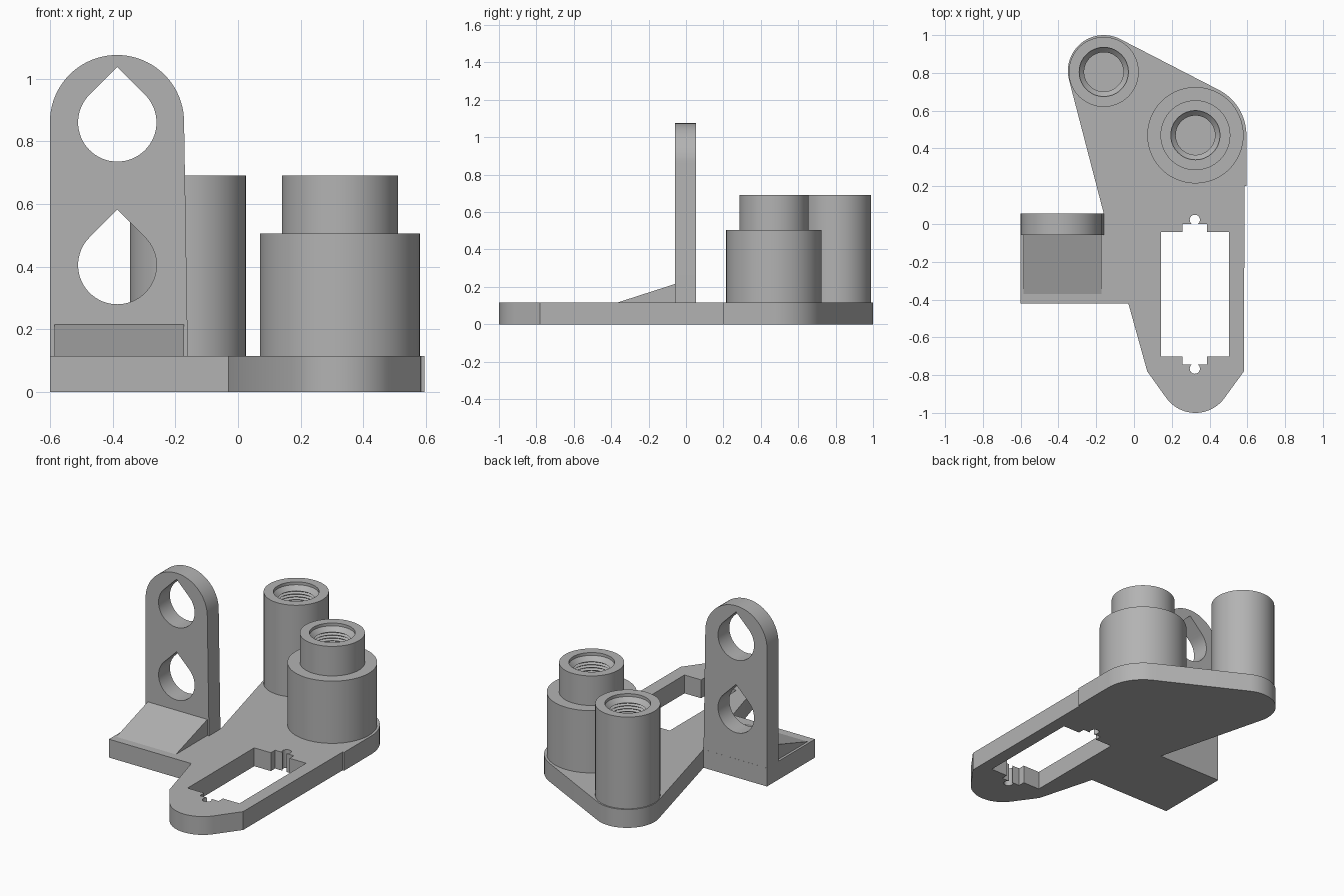
import bpy, bmesh
from math import cos, sin, pi, radians
from mathutils import Matrix

cube = bpy.data.objects.get("Cube")
if cube:
    bpy.data.objects.remove(cube, do_unlink=True)

grey = bpy.data.materials.new("plain grey")
grey.use_nodes = True
colour = (0.45, 0.45, 0.45, 1)
grey.diffuse_color = colour
grey.node_tree.nodes["Principled BSDF"].inputs["Base Color"].default_value = colour


def finish(name, bm):
    """Weld, orient and smooth a bmesh, then link it as a named part."""
    bmesh.ops.remove_doubles(bm, verts=bm.verts, dist=0.0002)
    bmesh.ops.recalc_face_normals(bm, faces=bm.faces)
    mesh = bpy.data.meshes.new(name)
    bm.to_mesh(mesh)
    bm.free()
    mesh.materials.clear()
    mesh.materials.append(grey)
    obj = bpy.data.objects.new(name, mesh)
    bpy.context.collection.objects.link(obj)
    bpy.ops.object.select_all(action="DESELECT")
    obj.select_set(True)
    bpy.context.view_layer.objects.active = obj
    bpy.ops.object.shade_smooth_by_angle(angle=radians(30))
    return obj


def arc(cx, cy, r, start, end, steps=24):
    angles = [radians(start + (end - start) * i / steps) for i in range(steps + 1)]
    return [(cx + r * cos(a), cy + r * sin(a)) for a in angles]


def prism(name, loops, thickness, matrix):
    """Extrude a flat outline, with any further loops as holes."""
    curve = bpy.data.curves.new(name, "CURVE")
    curve.dimensions = "2D"
    curve.fill_mode = "BOTH"
    curve.extrude = thickness / 2
    for loop in loops:
        spline = curve.splines.new("POLY")
        spline.points.add(len(loop) - 1)
        for point, (x, y) in zip(spline.points, loop):
            point.co = (x, y, 0, 1)
        spline.use_cyclic_u = True
    helper = bpy.data.objects.new(name + " outline", curve)
    bpy.context.collection.objects.link(helper)
    graph = bpy.context.evaluated_depsgraph_get()
    mesh = bpy.data.meshes.new_from_object(helper.evaluated_get(graph))
    bpy.data.objects.remove(helper, do_unlink=True)
    bm = bmesh.new()
    bm.from_mesh(mesh)
    bpy.data.meshes.remove(mesh)
    bm.transform(matrix)
    return finish(name, bm)


def lathe(name, profile, x, y):
    bm = bmesh.new()
    verts = [bm.verts.new((r, 0, z)) for r, z in profile]
    edges = [bm.edges.new(pair) for pair in zip(verts, verts[1:])]
    bmesh.ops.spin(bm, geom=verts + edges, axis=(0, 0, 1), cent=(0, 0, 0),
                   angle=2 * pi, steps=72, use_duplicate=False)
    bm.transform(Matrix.Translation((x, y, 0)))
    return finish(name, bm)


# Base plate with a notched slot and a small round relief at each end
plate = 0.115
outline = (arc(-0.16, 0.81, 0.19, 195, 62.5)
           + arc(0.325, 0.47, 0.27, 62.5, 0)
           + [(0.595, 0.2), (0.585, 0.2), (0.582, -0.78)]
           + arc(0.325, -0.81, 0.19, -35, -145)
           + [(0.07, -0.78), (-0.03, -0.42), (-0.6, -0.42),
              (-0.6, 0.055), (-0.16, 0.055)])


def slot_end(side):
    """Half of the slot; side is 1 for the back and -1 for the front."""
    mid, half, notch = -0.372, 0.33, 0.372
    right = [(0.18, half), (0.065, half), (0.065, notch), (0.015, notch)]
    relief = arc(0, notch + 0.022, 0.027, -55, 235, 20)
    left = [(-x, y) for x, y in reversed(right)]
    return [(0.322 + side * x, mid + side * y) for x, y in right + relief + left]


prism("base_plate", [outline, slot_end(1) + slot_end(-1)], plate,
      Matrix.Translation((0, 0, plate / 2)))


# Upright bracket with two teardrop holes
def teardrop(x, z, r):
    return arc(x, z, r, 135, 405, 48) + [(x, z + r * 2 ** 0.5)]


bracket = ([(-0.6, 0), (-0.158, 0), (-0.16, plate)]
           + arc(-0.386, 0.861, 0.214, 0, 180, 40))
prism("upright_bracket",
      [bracket, teardrop(-0.385, 0.86, 0.125), teardrop(-0.385, 0.405, 0.125)],
      0.113, Matrix.Translation((0, -0.002, 0)) @ Matrix.Rotation(pi / 2, 4, "X"))

# Ramp bracing the foot of the bracket
ramp = [(-0.37, 0.11), (-0.05, 0.11), (-0.05, 0.218), (-0.37, plate)]
turn = Matrix(((0, 0, 1, -0.378), (1, 0, 0, 0), (0, 1, 0, 0), (0, 0, 0, 1)))
prism("bracket_ramp", [ramp], 0.413, turn)

# Bosses with a chamfered, threaded blind hole
top = 0.69
hole = [(0.185, top), (0.13, top), (0.13, 0.672), (0.104, 0.645)]
pitch, floor = 0.018, 0.2
turns = int((0.645 - floor) / pitch)
for i in range(turns):
    z = 0.645 - i * pitch
    hole += [(0.117, z - pitch / 2), (0.104, z - pitch)]
hole.append((0, hole[-1][1]))

lathe("rear_boss", [(0, 0.05), (0.185, 0.05)] + hole, -0.16, 0.805)
lathe("stepped_boss",
      [(0, 0.05), (0.255, 0.05), (0.255, 0.505), (0.185, 0.505)] + hole,
      0.325, 0.47)
